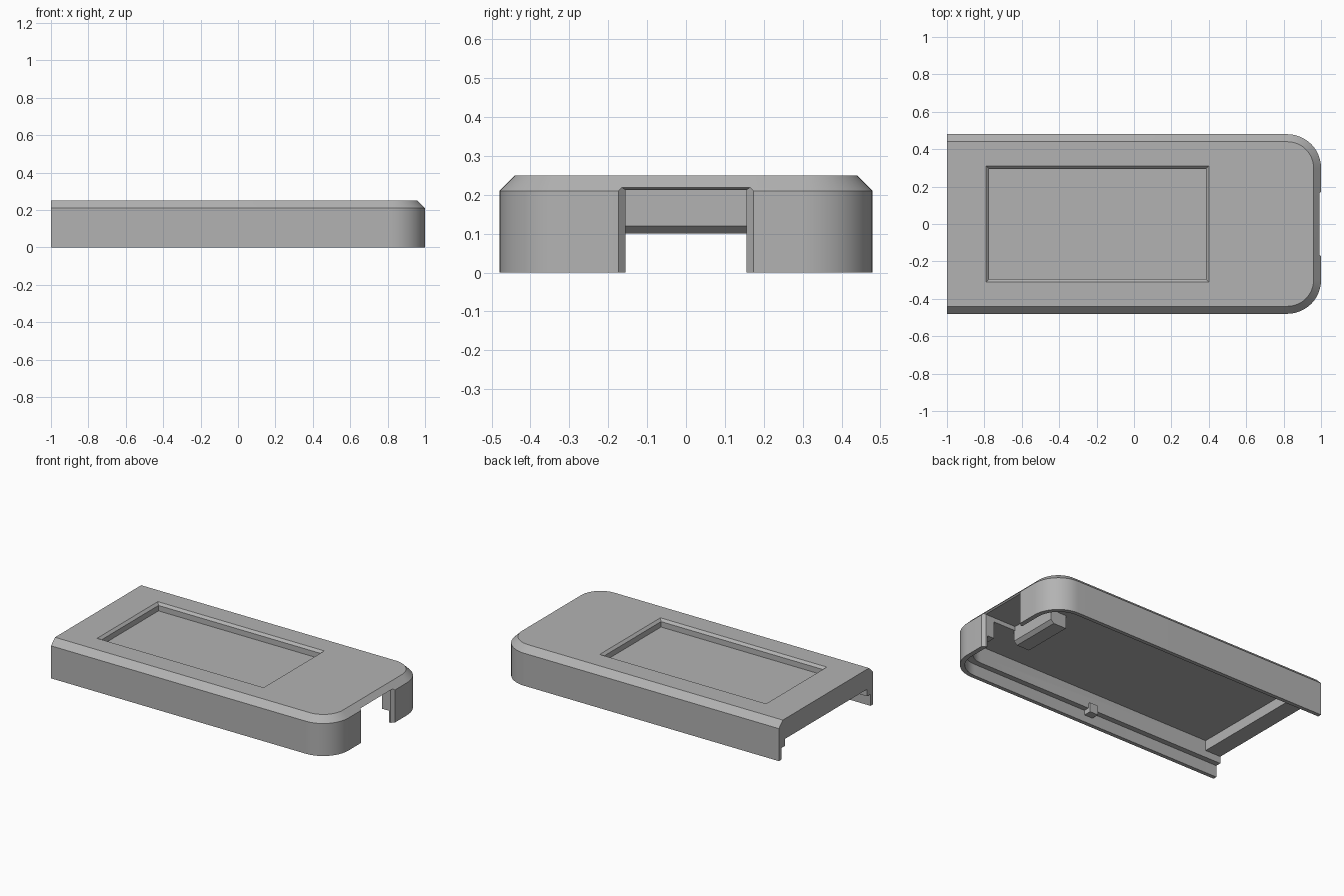
import bpy, bmesh, math

cube = bpy.data.objects.get("Cube")
if cube:
    bpy.data.objects.remove(cube, do_unlink=True)

grey = bpy.data.materials.new("plain_grey")
grey.use_nodes = True
grey.diffuse_color = (0.45, 0.45, 0.45, 1)
grey.node_tree.nodes["Principled BSDF"].inputs["Base Color"].default_value = (0.45, 0.45, 0.45, 1)


def loft(name, rings):
    """Solid skinned through matching rings of points, capped at both ends."""
    bm = bmesh.new()
    loops = [[bm.verts.new(p) for p in ring] for ring in rings]
    n = len(loops[0])
    for a, b in zip(loops, loops[1:]):
        for i in range(n):
            j = (i + 1) % n
            bm.faces.new((a[i], a[j], b[j], b[i]))
    bm.faces.new(loops[0][::-1])
    bm.faces.new(loops[-1])
    bmesh.ops.recalc_face_normals(bm, faces=bm.faces)
    mesh = bpy.data.meshes.new(name)
    bm.to_mesh(mesh)
    bm.free()
    mesh.materials.append(grey)
    obj = bpy.data.objects.new(name, mesh)
    bpy.context.collection.objects.link(obj)
    return obj


def plan(z, left, right, half, radius, steps=12):
    """Plan outline: square left end, two rounded corners at the right end."""
    pts = [(left, half, z), (left, -half, z)]
    for side, start in ((-1, -90), (1, 0)):
        for i in range(steps + 1):
            a = math.radians(start + 90 * i / steps)
            pts.append((right - radius + radius * math.cos(a),
                        side * (half - radius) + radius * math.sin(a), z))
    return pts


def rect(z, x0, x1, half):
    return [(x0, -half, z), (x1, -half, z), (x1, half, z), (x0, half, z)]


def arch(x, half, top):
    return [(x, -half, -0.1), (x, half, -0.1), (x, half, top), (x, -half, top)]


def box(name, x0, x1, y0, y1, z0, z1):
    return loft(name, [[(x0, y0, z), (x1, y0, z), (x1, y1, z), (x0, y1, z)] for z in (z0, z1)])


def carve(target, cutter):
    cutter.hide_render = True
    mod = target.modifiers.new("cut", "BOOLEAN")
    mod.operation = "DIFFERENCE"
    mod.solver = "EXACT"
    mod.object = cutter
    bpy.context.view_layer.objects.active = target
    bpy.ops.object.modifier_apply(modifier=mod.name)
    bpy.data.objects.remove(cutter, do_unlink=True)


# Outer shell with a chamfered top edge
shell = loft("case_shell", [plan(0, -1, 1, 0.48, 0.18),
                            plan(0.21, -1, 1, 0.48, 0.18),
                            plan(0.25, -1, 0.96, 0.44, 0.14)])

# Thin lip at the rim, thicker wall above it, shallower bay at the open end
carve(shell, loft("lip_cut", [plan(z, -1.1, 0.97, 0.455, 0.155) for z in (-0.1, 0.075)]))
carve(shell, loft("bay_cut", [plan(z, -1.2, 0.92, 0.42, 0.12) for z in (-0.2, 0.12)]))
carve(shell, loft("cavity_cut", [plan(z, -0.89, 0.92, 0.42, 0.12) for z in (-0.15, 0.185)]))

# Recessed screen panel with a bevelled rim
carve(shell, loft("screen_cut", [rect(0.2, -0.775, 0.385, 0.295),
                                 rect(0.235, -0.775, 0.385, 0.295),
                                 rect(0.25, -0.79, 0.40, 0.31),
                                 rect(0.3, -0.79, 0.40, 0.31)]))

# Connector opening, flared at the outside
carve(shell, loft("port_cut", [arch(0.76, 0.155, 0.212), arch(0.982, 0.155, 0.212),
                               arch(1.0, 0.174, 0.226), arch(1.1, 0.174, 0.226)]))

# Stop block behind the connector, chamfered along its lower front edge
profile = [(0.65, 0.10), (0.74, 0.10), (0.762, 0.12), (0.762, 0.214), (0.65, 0.214)]
block = loft("connector_stop", [[(x, y, z) for x, z in profile] for y in (-0.165, 0.165)])

# Snap clips on both long walls
clips = [box(name, -0.07, -0.01, *sorted((s * 0.405, s * 0.465)), 0.045, 0.105)
         for name, s in (("left_clip", 1), ("right_clip", -1))]

# Smooth round corners, keep every edge crisp
bpy.ops.object.select_all(action="DESELECT")
shell.select_set(True)
bpy.context.view_layer.objects.active = shell
bpy.ops.object.shade_smooth_by_angle(angle=math.radians(25))
